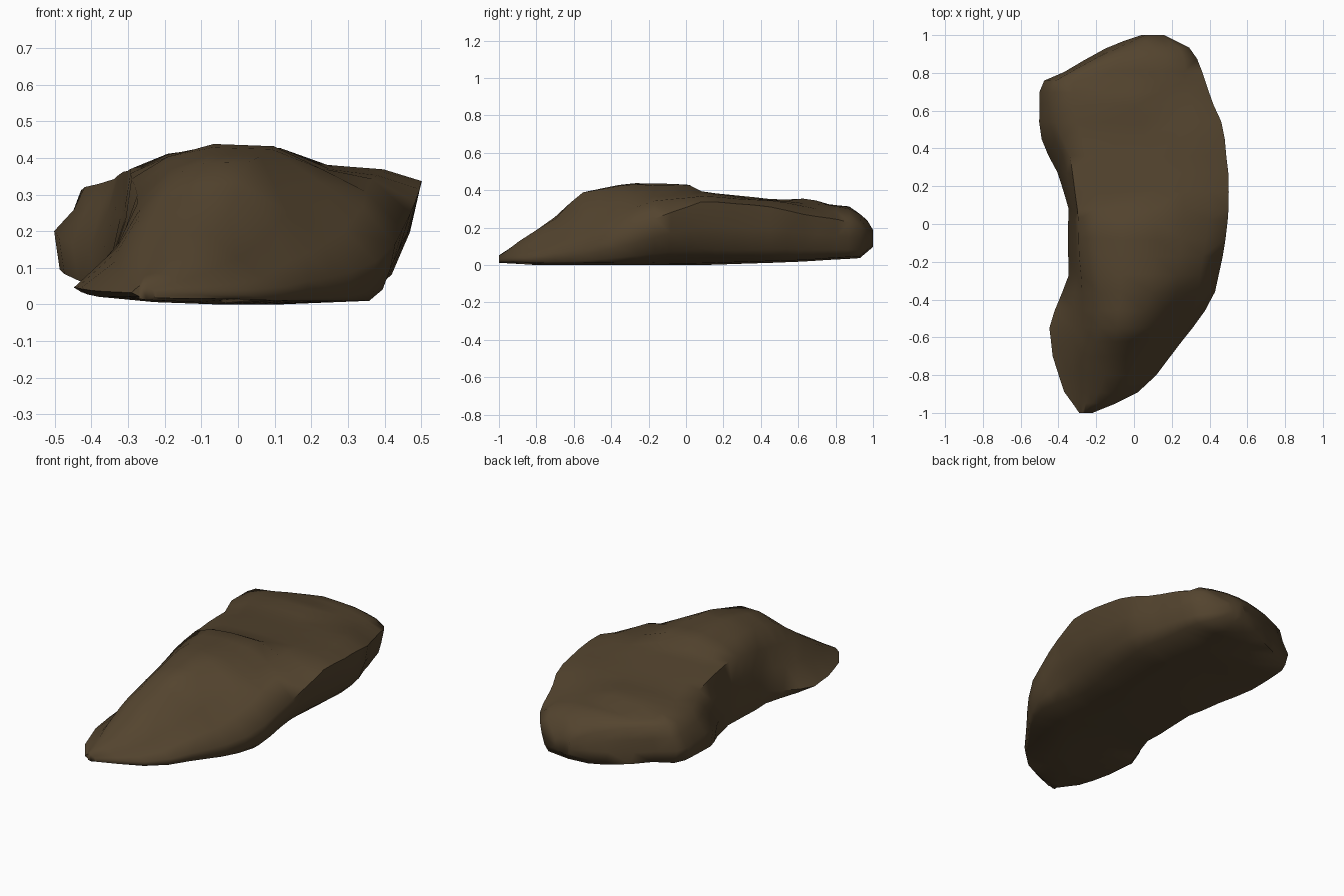
import bpy, bmesh
from mathutils import Vector, noise

# Remove the default object
cube = bpy.data.objects.get("Cube")
if cube:
    bpy.data.objects.remove(cube, do_unlink=True)


def make_material(name, colour):
    mat = bpy.data.materials.new(name)
    mat.use_nodes = True
    mat.diffuse_color = colour
    mat.node_tree.nodes["Principled BSDF"].inputs["Base Color"].default_value = colour
    return mat


def along(points, y):
    """Piecewise linear value of a (y, value) guide line."""
    if y <= points[0][0]:
        return points[0][1]
    for (y_a, v_a), (y_b, v_b) in zip(points, points[1:]):
        if y <= y_b:
            return v_a + (v_b - v_a) * (y - y_a) / (y_b - y_a)
    return points[-1][1]


# Plan outline of the boulder, widest extent on each side
outline_left = [(-1, -.29), (-.89, -.37), (-.7, -.43), (-.53, -.45), (-.28, -.345),
                (.1, -.35), (.3, -.42), (.4, -.48), (.55, -.505), (.75, -.5),
                (.8, -.39), (.86, -.29), (.95, -.11), (1, .04)]
outline_right = [(-1, -.22), (-.91, 0), (-.8, .12), (-.65, .23), (-.5, .35),
                 (-.36, .43), (-.1, .48), (.1, .505), (.3, .495), (.5, .48),
                 (.6, .43), (.86, .34), (.93, .29), (1, .16)]

# Guide lines for the long ridge above the hollow flank
ridge_x = [(-1, -.28), (-.85, -.28), (-.6, -.265), (-.3, -.28), (0, -.295),
           (.35, -.335), (.55, -.42), (.75, -.44), (.87, -.22), (1, .06)]
ridge_z = [(-1, .045), (-.8, .155), (-.6, .25), (-.3, .315), (0, .38), (.15, .37),
           (.4, .335), (.75, .31), (.9, .28), (1, .19)]

# Heights of the crest, the right shelf and the bulging edge
crest_z = [(-1, .055), (-.68, .27), (-.57, .39), (-.3, .44), (.03, .43),
           (.07, .4), (.5, .355), (.66, .36), (.75, .33), (.87, .315), (.96, .26), (1, .19)]
shelf_z = [(-1, .045), (-.7, .17), (-.5, .28), (-.28, .37), (.1, .38), (.5, .35),
           (.75, .325), (.9, .29), (1, .18)]
rim_z = [(-1, .04), (-.8, .08), (-.5, .19), (-.3, .3), (-.15, .355), (.1, .37),
         (.5, .34), (.9, .27), (1, .17)]
edge_z = [(-1, .035), (-.8, .05), (-.5, .1), (-.3, .2), (-.1, .28), (.1, .345),
          (.5, .3), (.8, .25), (.92, .22), (1, .16)]

# Heights of the left flank and the base, and how far the base tucks in
flank_z = [(-1, .035), (-.53, .05), (-.25, .1), (.2, .14), (.55, .2), (1, .14)]
base_z = [(-1, .015), (-.8, .003), (.1, .003), (.6, .02), (.93, .04), (1, .1)]
undercut = [(-1, .01), (-.5, .03), (-.3, .09), (-.1, .19), (.1, .19), (.35, .15),
            (.6, .1), (1, .04)]
left_lift = [(-1, .01), (-.53, .035), (-.2, .015), (.2, .03), (.5, .08), (.8, .07), (1, .01)]


def section(y):
    """Closed cross-section of the boulder at one station."""
    left, right = along(outline_left, y), along(outline_right, y)
    rx, rz = along(ridge_x, y), along(ridge_z, y)
    cz, ez = along(crest_z, y), along(edge_z, y)
    fz, bz = along(flank_z, y), along(base_z, y)
    cut, lift = along(undercut, y), along(left_lift, y)
    width = right - rx
    foot = right - cut
    return [
        (left + .02, bz + lift),
        (left, fz),
        (left + (rx - left) * .65, fz + (rz - fz) * .5),
        (rx, rz),
        (rx + width * .13, rz + (cz - rz) * .7),
        (rx + width * .3, cz),
        (rx + width * .52, cz - .004),
        (rx + width * .7, along(shelf_z, y)),
        (rx + width * .87, along(rim_z, y)),
        (right, ez),
        (right - cut * .2, bz + (ez - bz) * .6),
        (right - cut * .5, bz + (ez - bz) * .25),
        (foot, bz + .01),
        (foot + (left - foot) * .33, bz),
        (foot + (left - foot) * .66, bz + lift * .3),
    ]


def weathered(point):
    """Push a surface point around a little to break up the regularity."""
    shift = noise.noise_vector(point * 5) * .01
    fade = min(1, point.z / .1) * min(1, (1 - abs(point.y)) / .1)
    return point + shift * max(0, fade)


# Boulder body: loft the sections from front to back
stations = [-1, -.95, -.89, -.8, -.7, -.62, -.55, -.46, -.36, -.27, -.17, -.08,
            .02, .08, .17, .27, .36, .45, .54, .63, .7, .76, .81, .87, .93, .97, 1]
bm = bmesh.new()
rings = []
for y in stations:
    rings.append([bm.verts.new(weathered(Vector((x, y, z)))) for x, z in section(y)])

for ring_a, ring_b in zip(rings, rings[1:]):
    count = len(ring_a)
    for i in range(count):
        j = (i + 1) % count
        bm.faces.new((ring_a[i], ring_a[j], ring_b[j], ring_b[i]))

# Close both ends
bm.faces.new(rings[0])
bm.faces.new(list(reversed(rings[-1])))
bmesh.ops.triangulate(bm, faces=bm.faces[:])
bmesh.ops.recalc_face_normals(bm, faces=bm.faces[:])

# Settle the boulder exactly on the ground
lowest = min(v.co.z for v in bm.verts)
bmesh.ops.translate(bm, verts=bm.verts[:], vec=(0, 0, -lowest))

mesh = bpy.data.meshes.new("boulder")
bm.to_mesh(mesh)
bm.free()
boulder = bpy.data.objects.new("boulder", mesh)
bpy.context.collection.objects.link(boulder)
mesh.materials.append(make_material("dark brown stone", (.088, .058, .028, 1)))

# Soft stone surface with only the hardest breaks kept crisp
bpy.ops.object.select_all(action="DESELECT")
boulder.select_set(True)
bpy.context.view_layer.objects.active = boulder
bpy.ops.object.shade_smooth_by_angle(angle=1.1)
